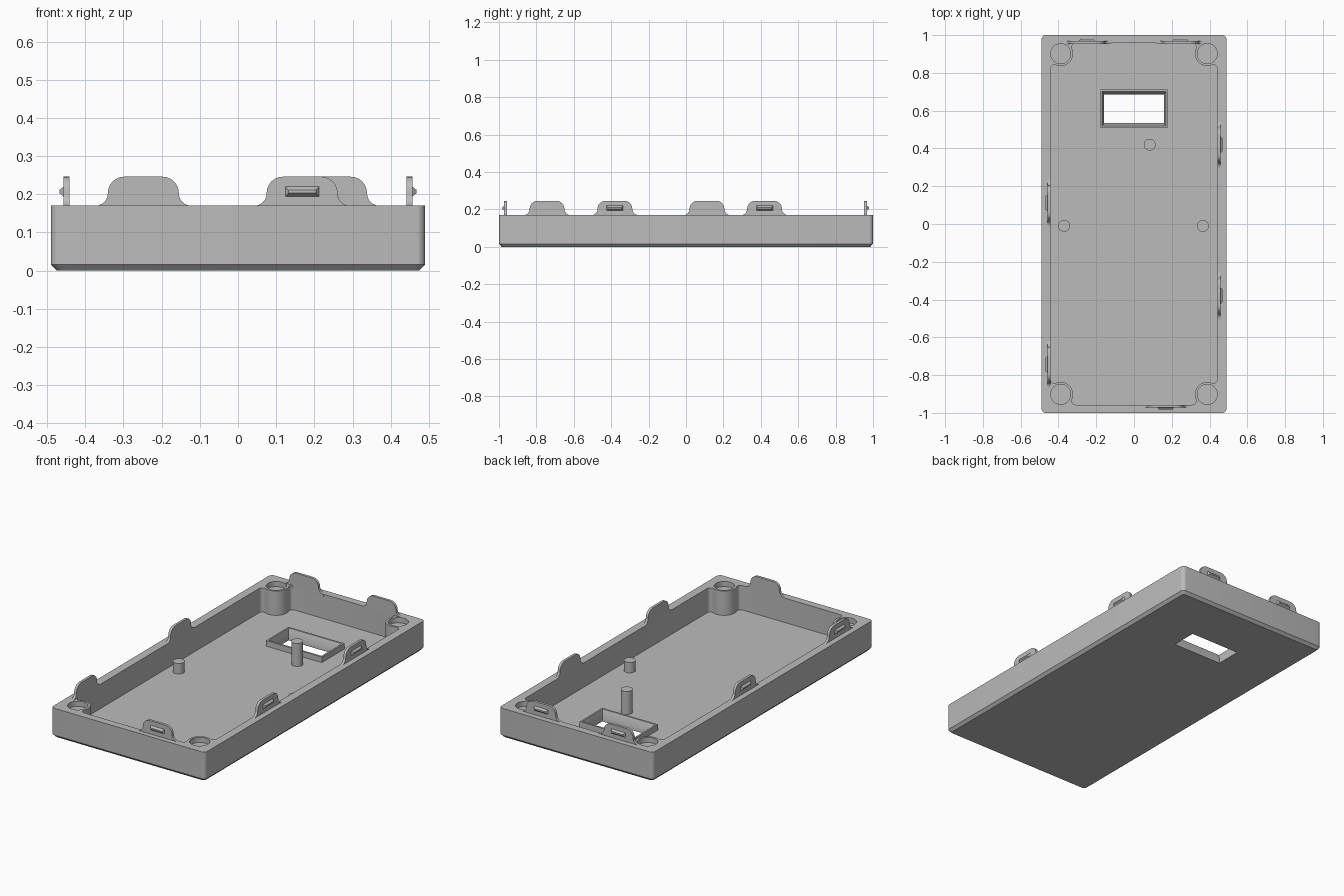
import bpy, bmesh
from math import pi, cos, sin, sqrt, atan2
from mathutils import Matrix, Vector

if "Cube" in bpy.data.objects:
    bpy.data.objects.remove(bpy.data.objects["Cube"])

grey = bpy.data.materials.new("plain grey")
grey.use_nodes = True
GREY = (0.5, 0.5, 0.5, 1)
grey.diffuse_color = GREY
grey.node_tree.nodes["Principled BSDF"].inputs["Base Color"].default_value = GREY

HX, HY, TOP, FLOOR = 0.49, 1.0, 0.17, 0.03   # outer half sizes, rim and floor heights
WX, WY = 0.442, 0.957                        # inner wall half sizes
BX, BY, BR, FIL = 0.388, 0.902, 0.066, 0.02  # screw boss centre, radius, fillet


def arc(cx, cy, r, a0, a1, n=8):
    return [(cx + r * cos(a0 + (a1 - a0) * i / n), cy + r * sin(a0 + (a1 - a0) * i / n))
            for i in range(n + 1)]


def make(name, bm, smooth=True):
    bmesh.ops.recalc_face_normals(bm, faces=bm.faces)
    me = bpy.data.meshes.new(name)
    bm.to_mesh(me)
    bm.free()
    me.materials.append(grey)
    ob = bpy.data.objects.new(name, me)
    bpy.context.collection.objects.link(ob)
    if smooth:
        smooth_off(ob)
    return ob


def activate(ob):
    bpy.ops.object.select_all(action='DESELECT')
    ob.select_set(True)
    bpy.context.view_layer.objects.active = ob


def smooth_off(ob):
    activate(ob)
    bpy.ops.object.shade_smooth_by_angle(angle=pi / 6)


def loft(loops):
    """Closed solid through matching loops of 3D points."""
    bm = bmesh.new()
    rings = [[bm.verts.new(p) for p in loop] for loop in loops]
    for a, b in zip(rings, rings[1:]):
        for i in range(len(a)):
            j = (i + 1) % len(a)
            bm.faces.new((a[i], a[j], b[j], b[i]))
    bm.faces.new(rings[0])
    bm.faces.new(rings[-1])
    return bm


def at(points, z):
    return [(x, y, z) for x, y in points]


def rect(hx, hy, cx=0, cy=0):
    return [(cx + hx * sx, cy + hy * sy) for sx, sy in ((1, 1), (-1, 1), (-1, -1), (1, -1))]


def rounded(hx, hy, r):
    pts = []
    for k, (sx, sy) in enumerate(((1, 1), (-1, 1), (-1, -1), (1, -1))):
        pts += arc(sx * (hx - r), sy * (hy - r), r, k * pi / 2, (k + 1) * pi / 2, 6)
    return pts


def cylinder(name, x, y, r, z0, z1, smooth=True):
    ring = arc(x, y, r, 0, 2 * pi, 32)[:-1]
    return make(name, loft([at(ring, z0), at(ring, z1)]), smooth)


def combine(ob, other, operation):
    other.hide_render = True
    mod = ob.modifiers.new("cut", 'BOOLEAN')
    mod.operation, mod.object, mod.solver = operation, other, 'EXACT'
    activate(ob)
    bpy.ops.object.modifier_apply(modifier=mod.name)
    bpy.data.objects.remove(other)


# Tray block with rounded corners and a chamfered underside
tray = make("tray", loft([at(rounded(HX - 0.015, HY - 0.015, 0.015), 0),
                          at(rounded(HX, HY, 0.022), 0.016),
                          at(rounded(HX, HY, 0.022), TOP)]), False)

# Cavity outline: one corner wraps its screw boss, then is mirrored
dy = sqrt((BR + FIL) ** 2 - (WX - FIL - BX) ** 2)
dx = sqrt((BR + FIL) ** 2 - (WY - FIL - BY) ** 2)
f1 = (WX - FIL, BY - dy)
f2 = (BX - dx, WY - FIL)
a1 = atan2(BY - f1[1], BX - f1[0])
a2 = atan2(BY - f2[1], BX - f2[0])
corner = (arc(*f1, FIL, 0, a1, 6)
          + arc(BX, BY, BR, a1 - pi + 2 * pi, a2 + pi, 14)[1:-1]
          + arc(*f2, FIL, a2, pi / 2, 6))
outline = (corner + [(-x, y) for x, y in reversed(corner)]
           + [(-x, -y) for x, y in corner] + [(x, -y) for x, y in reversed(corner)])
combine(tray, make("cavity", loft([at(outline, FLOOR), at(outline, TOP + 0.1)]), False), 'DIFFERENCE')

# Display window: raised frame with a sloped opening
WIN = 0.61
frame = make("window_frame", loft([at(rect(0.178, 0.103, 0, WIN), 0.02),
                                   at(rect(0.178, 0.103, 0, WIN), 0.062)]), False)
combine(tray, frame, 'UNION')
combine(tray, make("window_cut", loft([at(rect(0.158, 0.075, 0, WIN), -0.02),
                                       at(rect(0.158, 0.075, 0, WIN), 0.022),
                                       at(rect(0.169, 0.093, 0, WIN), 0.065)]), False), 'DIFFERENCE')

# Screw recesses in the corner bosses
for sx in (-1, 1):
    for sy in (-1, 1):
        combine(tray, cylinder("recess", sx * BX, sy * BY, 0.053, TOP - 0.03, TOP + 0.05, False), 'DIFFERENCE')
smooth_off(tray)

# Support pins
cylinder("tall_pin", 0.083, 0.42, 0.031, FLOOR - 0.01, 0.162)
cylinder("short_pin_right", -0.37, -0.01, 0.031, FLOOR - 0.01, 0.09)
cylinder("short_pin_left", 0.365, -0.01, 0.031, FLOOR - 0.01, 0.09)


def clip(name, x, y, angle):
    """Flared snap tab facing local -y, with a wedge catch on its outer face."""
    half = (arc(0.125, TOP + 0.032, 0.032, -pi / 2, -pi, 6)
            + arc(0.05, 0.245 - 0.042, 0.043, 0, pi / 2, 6))
    half[0] = (0.125, TOP)
    profile = ([(0.125, TOP - 0.01)] + half
               + [(-u, v) for u, v in reversed(half)] + [(-0.125, TOP - 0.01)])
    place = Matrix.Translation((x, y, 0)) @ Matrix.Rotation(angle, 4, 'Z')

    def put(points, depth):
        return [place @ Vector((u, depth, v)) for u, v in points]

    make(name, loft([put(profile, 0), put(profile, -0.015)]))
    make(name + "_catch", loft([put(rect(0.044, 0.013, 0, 0.207), -0.012),
                                put(rect(0.044, 0.013, 0, 0.207), -0.015),
                                put(rect(0.036, 0.004, 0, 0.207), -0.026)]), False)


# Snap clips around the rim
clip("front_clip", 0.168, -WY, 0)
for i, x in enumerate((-0.248, 0.245)):
    clip(f"back_clip_{i + 1}", x, WY - 0.004, pi)
for i, y in enumerate((-0.38, 0.42)):
    clip(f"left_clip_{i + 1}", WX, y, pi / 2)
for i, y in enumerate((-0.743, 0.112)):
    clip(f"right_clip_{i + 1}", -WX, y, -pi / 2)
